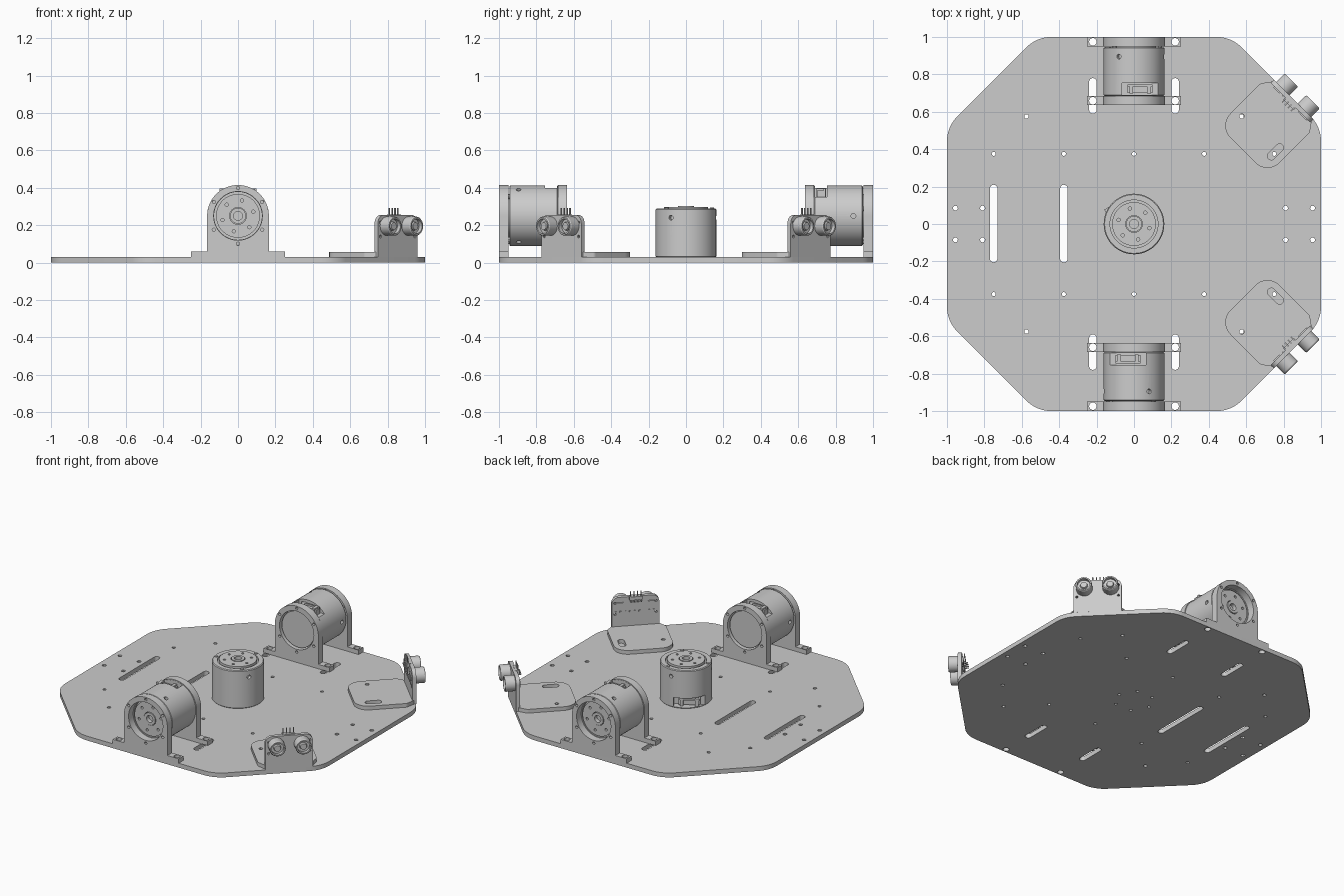
import bpy, bmesh
from math import pi, sin, cos, tan, radians
from mathutils import Matrix, Vector

cube = bpy.data.objects.get("Cube")
if cube:
    bpy.data.objects.remove(cube)

grey = bpy.data.materials.new("plain grey")
grey.use_nodes = True
colour = (0.604, 0.604, 0.604, 1)
grey.diffuse_color = colour
grey.node_tree.nodes["Principled BSDF"].inputs["Base Color"].default_value = colour

move = lambda x, y, z: Matrix.Translation((x, y, z))
turn = lambda deg, axis: Matrix.Rotation(radians(deg), 4, axis)
STAND = turn(90, 'X')      # flat outline (x, y) becomes (x, z)


# ---------- helpers ----------
def shade(bm):
    bmesh.ops.recalc_face_normals(bm, faces=bm.faces)
    for f in bm.faces:
        f.smooth = True
    for e in bm.edges:
        e.smooth = len(e.link_faces) == 2 and e.calc_face_angle(0) < radians(30)


def finish(name, bm, M):
    bmesh.ops.transform(bm, matrix=M, verts=bm.verts)
    shade(bm)
    me = bpy.data.meshes.new(name)
    bm.to_mesh(me)
    bm.free()
    me.materials.append(grey)
    ob = bpy.data.objects.new(name, me)
    bpy.context.collection.objects.link(ob)
    return ob


def evaluated_bmesh(ob):
    bpy.context.view_layer.update()
    dg = bpy.context.evaluated_depsgraph_get()
    me = bpy.data.meshes.new_from_object(ob.evaluated_get(dg))
    bm = bmesh.new()
    bm.from_mesh(me)
    bpy.data.meshes.remove(me)
    return bm


def circle(x, y, r, n=20):
    return [(x + r * cos(2 * pi * i / n), y + r * sin(2 * pi * i / n)) for i in range(n)]


def ring(count, radius, r, start=0):
    angles = [radians(start) + 2 * pi * i / count for i in range(count)]
    return [circle(radius * cos(a), radius * sin(a), r, 12) for a in angles]


def slot(x, y0, y1, r):
    up = [(x + r * cos(pi * i / 8), y1 - r + r * sin(pi * i / 8)) for i in range(9)]
    down = [(x - r * cos(pi * i / 8), y0 + r - r * sin(pi * i / 8)) for i in range(9)]
    return up + down


def rounded(points, radii, steps=8):
    out = []
    for i, p in enumerate(points):
        p, r = Vector(p), radii[i]
        u = (Vector(points[i - 1]) - p).normalized()
        v = (Vector(points[(i + 1) % len(points)]) - p).normalized()
        if r == 0:
            out.append(tuple(p))
            continue
        half = u.angle(v) / 2
        centre = p + (u + v).normalized() * (r / sin(half))
        a = (p + u * (r / tan(half)) - centre).normalized()
        b = (p + v * (r / tan(half)) - centre).normalized()
        for k in range(steps + 1):
            out.append(tuple(centre + a.slerp(b, k / steps).normalized() * r))
    return out


def flat_part(name, loops, low, high, M=Matrix()):
    cu = bpy.data.curves.new(name, 'CURVE')
    cu.dimensions, cu.fill_mode, cu.extrude = '2D', 'BOTH', (high - low) / 2
    for loop in loops:
        s = cu.splines.new('POLY')
        s.points.add(len(loop) - 1)
        for p, (x, y) in zip(s.points, loop):
            p.co = (x, y, 0, 1)
        s.use_cyclic_u = True
    tmp = bpy.data.objects.new("outline", cu)
    bpy.context.collection.objects.link(tmp)
    bm = evaluated_bmesh(tmp)
    bpy.data.objects.remove(tmp)
    bpy.data.curves.remove(cu)
    bmesh.ops.remove_doubles(bm, verts=bm.verts, dist=0.00005)
    return finish(name, bm, M @ move(0, 0, (low + high) / 2))


def lathe(name, profile, M=Matrix(), steps=64):
    bm = bmesh.new()
    vs = [bm.verts.new((r, 0, z)) for r, z in profile]
    es = [bm.edges.new(pair) for pair in zip(vs, vs[1:])]
    bmesh.ops.spin(bm, geom=vs + es, axis=(0, 0, 1), cent=(0, 0, 0), steps=steps, angle=2 * pi)
    bmesh.ops.remove_doubles(bm, verts=bm.verts, dist=0.00005)
    return finish(name, bm, M)


def add_box(bm, x0, x1, y0, y1, z0, z1):
    size = Matrix.Diagonal((x1 - x0, y1 - y0, z1 - z0, 1))
    mid = move((x0 + x1) / 2, (y0 + y1) / 2, (z0 + z1) / 2)
    bmesh.ops.create_cube(bm, size=1, matrix=mid @ size)


def boxes(name, dims, M=Matrix()):
    bm = bmesh.new()
    for d in dims:
        add_box(bm, *d)
    return finish(name, bm, M)


# ---------- base plate ----------
c = 0.52
corners = [(c, 1), (-c, 1), (-1, c), (-1, -c), (-c, -1), (c, -1), (1, -c), (1, c)]
loops = [rounded(corners, [0.19] * 8)]
loops += [slot(x, -0.205, 0.21, 0.02) for x in (-0.75, -0.375)]
loops += ring(6, 0.12, 0.01)
for s in (1, -1):
    for x in (-0.22, 0.22):
        loops += [slot(x, min(s * 0.59, s * 0.78), max(s * 0.59, s * 0.78), 0.02),
                  circle(x, s * 0.974, 0.02)]
    loops += [circle(x, s * 0.575, 0.012, 12) for x in (-0.575, 0.575)]
    loops += [circle(x, s * 0.375, 0.011, 12) for x in (-0.75, -0.375, 0, 0.375, 0.75)]
    loops += [circle(x, s * 0.085, 0.013, 12) for x in (-0.955, -0.81, 0.81, 0.955)]
flat_part("base_plate", loops, 0, 0.03)


# ---------- motors: output end at local +z, cable socket towards local +y ----------
def motor(prefix, M):
    body = lathe("body", [(0, 0), (0.158, 0), (0.162, 0.004), (0.162, 0.255), (0.157, 0.26),
                          (0.128, 0.26), (0.128, 0.245), (0, 0.245)])
    bm = bmesh.new()
    add_box(bm, -0.13, 0.065, 0.1, 0.2, 0.006, 0.07)
    for deg in (60, 180, 300):
        bmesh.ops.create_cone(bm, cap_ends=True, segments=16, radius1=0.013, radius2=0.013, depth=0.05,
                              matrix=turn(deg, 'Z') @ move(0.165, 0, 0.21) @ turn(90, 'Y'))
    cutter = finish("cutter", bm, Matrix())
    cutter.hide_render = True
    mod = body.modifiers.new("cut", 'BOOLEAN')
    mod.operation, mod.solver, mod.object = 'DIFFERENCE', 'EXACT', cutter
    cut = evaluated_bmesh(body)
    bpy.data.objects.remove(body)
    bpy.data.objects.remove(cutter)
    finish(prefix + "_motor_body", cut, M)
    flat_part(prefix + "_motor_rotor", [circle(0, 0, 0.117, 64), circle(0, 0, 0.045, 32)]
              + ring(6, 0.085, 0.009, 15), 0.24, 0.268, M)
    flat_part(prefix + "_motor_hub", [circle(0, 0, 0.042, 32), circle(0, 0, 0.024, 24)], 0.24, 0.272, M)
    for i in range(3):
        lathe(prefix + "_rim_bolt", [(0, 0.264), (0.012, 0.264), (0.012, 0.25)],
              M @ turn(45 + 120 * i, 'Z') @ move(0.144, 0, 0), 12)
    boxes(prefix + "_cable_socket", [(-0.1, 0.035, 0.09, 0.135, 0.016, 0.06),
                                     (-0.09, -0.07, 0.09, 0.146, 0.012, 0.064),
                                     (0.005, 0.025, 0.09, 0.146, 0.012, 0.064),
                                     (-0.1, 0.035, 0.09, 0.146, 0.05, 0.06)], M)


motor("centre", move(0, 0, 0.03) @ turn(30, 'Z'))

# ---------- lying motors with their arched mounts ----------
arch = [(0.165 * cos(pi * i / 40), 0.25 + 0.165 * sin(pi * i / 40)) for i in range(41)]
arch = [(-0.165, 0.03), (0.165, 0.03)] + arch
for prefix, M in (("front", Matrix()), ("back", turn(180, 'Z'))):
    motor(prefix, M @ move(0, -0.685, 0.25) @ STAND)
    lathe(prefix + "_motor_rear_disc", [(0, 0.035), (0.122, 0.035), (0.122, 0)],
          M @ move(0, -0.685, 0.25) @ turn(-90, 'X'))
    for part, y in (("outer", -1), ("inner", -0.685)):
        bolts = [[(x, z + 0.25) for x, z in loop] for loop in ring(6, 0.149, 0.009, 30)]
        flat_part(f"{prefix}_{part}_mount", [arch, circle(0, 0.25, 0.13, 64)] + bolts,
                  -y - 0.05, -y, M @ STAND)
        for s in (-1, 1):
            foot = [(s * 0.165, y), (s * 0.25, y), (s * 0.25, y + 0.05), (s * 0.165, y + 0.05)]
            flat_part(f"{prefix}_{part}_foot", [foot, circle(s * 0.22, y + 0.026, 0.02)],
                      0.03, 0.06, M)


# ---------- distance sensors on angled brackets: local y points outwards ----------
MID = 0.133
for prefix, M in (("back", turn(-45, 'Z')),
                  ("front", Matrix.Diagonal((1, -1, 1, 1)) @ turn(-45, 'Z'))):
    low, high = MID - 0.186, MID + 0.186
    base = rounded([(low, 0.69), (high, 0.69), (high, 1.01), (MID + 0.15, 1.06),
                    (MID - 0.15, 1.06), (low, 1.01)], [0.09, 0.09, 0.03, 0, 0, 0.03])
    flat_part(prefix + "_sensor_base", [base, circle(0, 0.815, 0.013, 12), slot(0.262, 0.755, 0.86, 0.021)],
              0.03, 0.056, M)
    wall = rounded([(MID - 0.15, 0.03), (MID + 0.15, 0.03), (MID + 0.15, 0.255), (MID - 0.15, 0.255)],
                   [0, 0, 0.045, 0.045])
    holes = [circle(MID + s * 0.13, z, 0.008, 10) for s in (-1, 1) for z in (0.14, 0.215)]
    flat_part(prefix + "_sensor_wall", [wall] + holes, -1.075, -1.05, M @ STAND)
    # circuit board chips and header pins
    chips = [(MID + x - w, MID + x + w, 1.042, 1.052, z, z + 0.04)
             for x, w, z in ((-0.1, 0.022, 0.18), (0, 0.03, 0.18), (0.1, 0.025, 0.18))]
    chips += [(MID - 0.12 + 0.03 * i, MID - 0.11 + 0.03 * i, 1.045, 1.052, 0.15, 0.16) for i in range(9)]
    chips.append((MID - 0.04, MID + 0.04, 1.035, 1.06, 0.235, 0.258))
    boxes(prefix + "_sensor_chips", chips, M)
    pins = []
    for i in range(4):
        x = MID - 0.033 + 0.022 * i
        pins += [(x - 0.003, x + 0.003, 1.04, 1.046, 0.23, 0.293),
                 (x - 0.003, x + 0.003, 1.02, 1.046, 0.226, 0.232)]
    boxes(prefix + "_sensor_pins", pins, M)
    # pair of sensor eyes
    for s in (-1, 1):
        E = M @ move(MID + s * 0.082, 1.07, 0.195) @ turn(-90, 'X')
        lathe(prefix + "_sensor_eye", [(0, 0.045), (0.039, 0.045), (0.039, 0.068), (0.047, 0.068),
                                       (0.051, 0.062), (0.051, 0)], E, 32)
        lathe(prefix + "_sensor_eye_core", [(0, 0.058), (0.02, 0.058), (0.024, 0.044)], E, 20)
